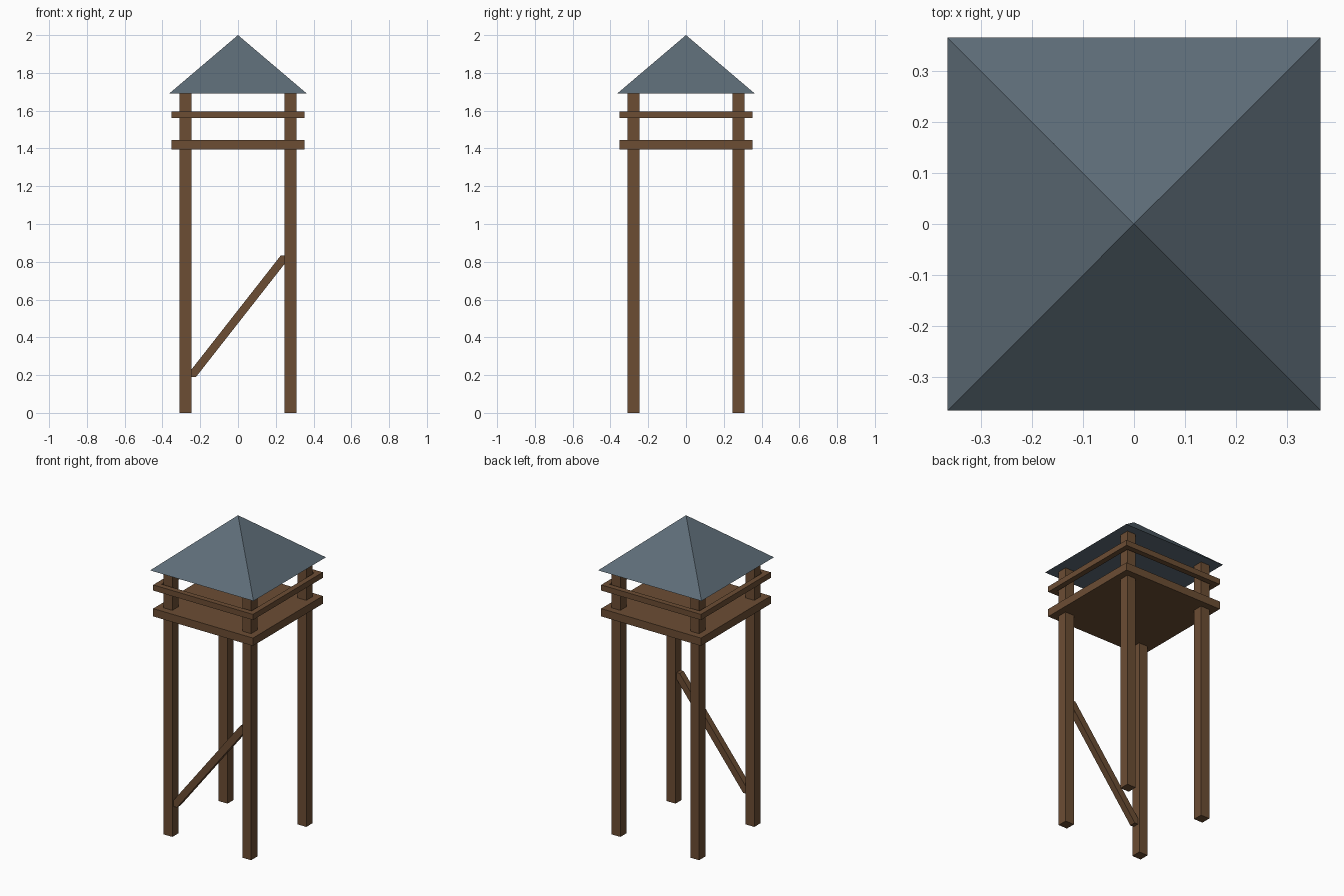
import bpy, bmesh
from mathutils import Vector

if "Cube" in bpy.data.objects:
    bpy.data.objects.remove(bpy.data.objects["Cube"])


def material(name, colour):
    m = bpy.data.materials.new(name)
    m.diffuse_color = (*colour, 1)
    m.use_nodes = True
    m.node_tree.nodes["Principled BSDF"].inputs["Base Color"].default_value = m.diffuse_color
    return m


WOOD = material("wood", (0.15, 0.075, 0.034))
SLATE = material("slate", (0.11, 0.15, 0.185))


def make(name, bm, mat):
    bmesh.ops.recalc_face_normals(bm, faces=bm.faces)
    me = bpy.data.meshes.new(name)
    bm.to_mesh(me)
    bm.free()
    me.materials.append(mat)
    ob = bpy.data.objects.new(name, me)
    bpy.context.collection.objects.link(ob)
    return ob


def box(name, lo, hi, mat=WOOD):
    lo, hi = Vector(lo), Vector(hi)
    bm = bmesh.new()
    bmesh.ops.create_cube(bm, size=1)
    for v in bm.verts:
        v.co = (lo + hi) / 2 + v.co * (hi - lo)
    return make(name, bm, mat)


POST, HALF = 0.278, 0.031        # post centre offset and half thickness
EDGE, EAVE = 0.352, 1.69         # deck half width, eave height
RAIL_T, RAIL_LO, RAIL_HI = 0.035, 1.56, 1.596

# Four corner posts
for side_y, sy in (("front", -1), ("back", 1)):
    for side_x, sx in (("left", -1), ("right", 1)):
        x, y = sx * POST, sy * POST
        box(f"{side_y}_{side_x}_post", (x - HALF, y - HALF, 0), (x + HALF, y + HALF, EAVE))

# Platform slab
box("deck", (-EDGE, -EDGE, 1.395), (EDGE, EDGE, 1.445))

# Guard rails around the outside of the posts
inner = EDGE - RAIL_T
for name, s in (("front", -1), ("back", 1)):
    ys = sorted((s * inner, s * EDGE))
    box(f"{name}_rail", (-EDGE, ys[0], RAIL_LO), (EDGE, ys[1], RAIL_HI))
for name, s in (("left", -1), ("right", 1)):
    xs = sorted((s * inner, s * EDGE))
    box(f"{name}_rail", (xs[0], -inner, RAIL_LO), (xs[1], inner, RAIL_HI))

# Diagonal front brace: a leaning bar with level-cut ends
brace = box("front_brace", (-0.0275, -POST - 0.02, 0.19), (0.0275, -POST + 0.02, 0.832))
for v in brace.data.vertices:
    v.co.x += 0.253 if v.co.z > 0.5 else -0.25

# Pyramid roof
bm = bmesh.new()
r = 0.365
base = [bm.verts.new((x, y, EAVE)) for x, y in ((-r, -r), (r, -r), (r, r), (-r, r))]
apex = bm.verts.new((0, 0, 2))
bm.faces.new(base)
for i in range(4):
    bm.faces.new((base[i], base[(i + 1) % 4], apex))
make("roof", bm, SLATE)
